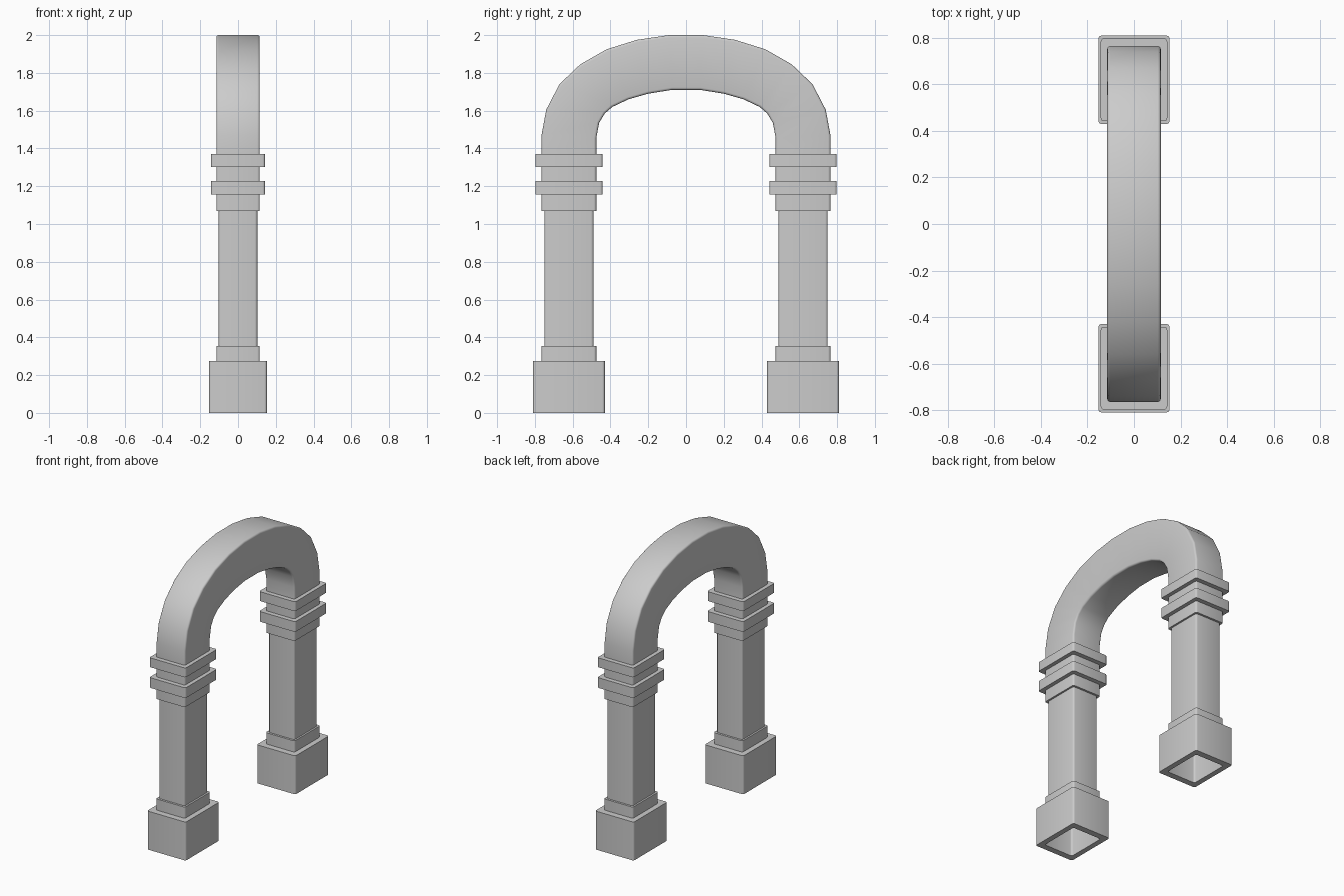
import bpy, bmesh, math
from mathutils import Vector

if "Cube" in bpy.data.objects:
    bpy.data.objects.remove(bpy.data.objects["Cube"])

CY = 0.62                   # leg centre
NECK = (0.115, 0.145)       # half sizes (x, y)
SHAFT = (0.102, 0.13)


def section(inner, outer, hx, r):
    """Rounded rectangle spanning inner->outer in the YZ plane and +-hx in X."""
    a, b = Vector((0, *inner)), Vector((0, *outer))
    mid, half = (a + b) / 2, (b - a).length / 2
    d = (b - a).normalized()
    pts = []
    for k, (sx, sd) in enumerate([(1, 1), (-1, 1), (-1, -1), (1, -1)]):
        for j in range(4):
            t = math.radians(90 * k + 30 * j)
            x = sx * (hx - r) + r * math.cos(t)
            v = sd * (half - r) + r * math.sin(t)
            pts.append(mid + d * v + Vector((x, 0, 0)))
    return pts


def loft(name, rings):
    bm = bmesh.new()
    rows = [[bm.verts.new(p) for p in ring] for ring in rings]
    n = len(rows[0])
    for r0, r1 in zip(rows, rows[1:]):
        for i in range(n):
            bm.faces.new((r0[i], r0[(i + 1) % n], r1[(i + 1) % n], r1[i]))
    bmesh.ops.recalc_face_normals(bm, faces=bm.faces)
    me = bpy.data.meshes.new(name)
    bm.to_mesh(me)
    bm.free()
    ob = bpy.data.objects.new(name, me)
    bpy.context.collection.objects.link(ob)
    bpy.ops.object.select_all(action='DESELECT')
    ob.select_set(True)
    bpy.context.view_layer.objects.active = ob
    bpy.ops.object.shade_smooth_by_angle(angle=math.radians(35))
    return ob


def level(size, z, side=1):
    """Horizontal station of a leg: inner point, outer point, half width."""
    return ((side * (CY - size[1]), z), (side * (CY + size[1]), z), size[0])


# Leg and arch stations from the floor to the crown
half = [level(NECK, 0), level(NECK, 0.355), level(SHAFT, 0.355),
        level(SHAFT, 1.07), level(NECK, 1.07), level(NECK, 1.37)]
arch = [((0.475, 1.455), (0.765, 1.47)), ((0.46, 1.535), (0.74, 1.605)),
        ((0.43, 1.585), (0.67, 1.74)), ((0.39, 1.62), (0.56, 1.845)),
        ((0.305, 1.66), (0.42, 1.925)), ((0.20, 1.69), (0.26, 1.975)),
        ((0.075, 1.71), (0.09, 2.0))]
half += [(i, o, NECK[0]) for i, o in arch]
other = [((-i[0], i[1]), (-o[0], o[1]), h) for i, o, h in reversed(half)]
loft("arch_and_columns", [section(*s, 0.013) for s in half + other])

# Base blocks and collars wrapped round each leg
parts = [("base_block", (0.153, 0.19), 0, 0.275),
         ("lower_collar", (0.143, 0.178), 1.155, 1.228),
         ("upper_collar", (0.143, 0.178), 1.303, 1.37)]
for side, tag in ((1, "back"), (-1, "front")):
    for name, size, z0, z1 in parts:
        st = [(NECK, z0), (size, z0), (size, z1), (NECK, z1)]
        loft(f"{tag}_{name}", [section(*level(s, z, side), 0.013) for s, z in st])
